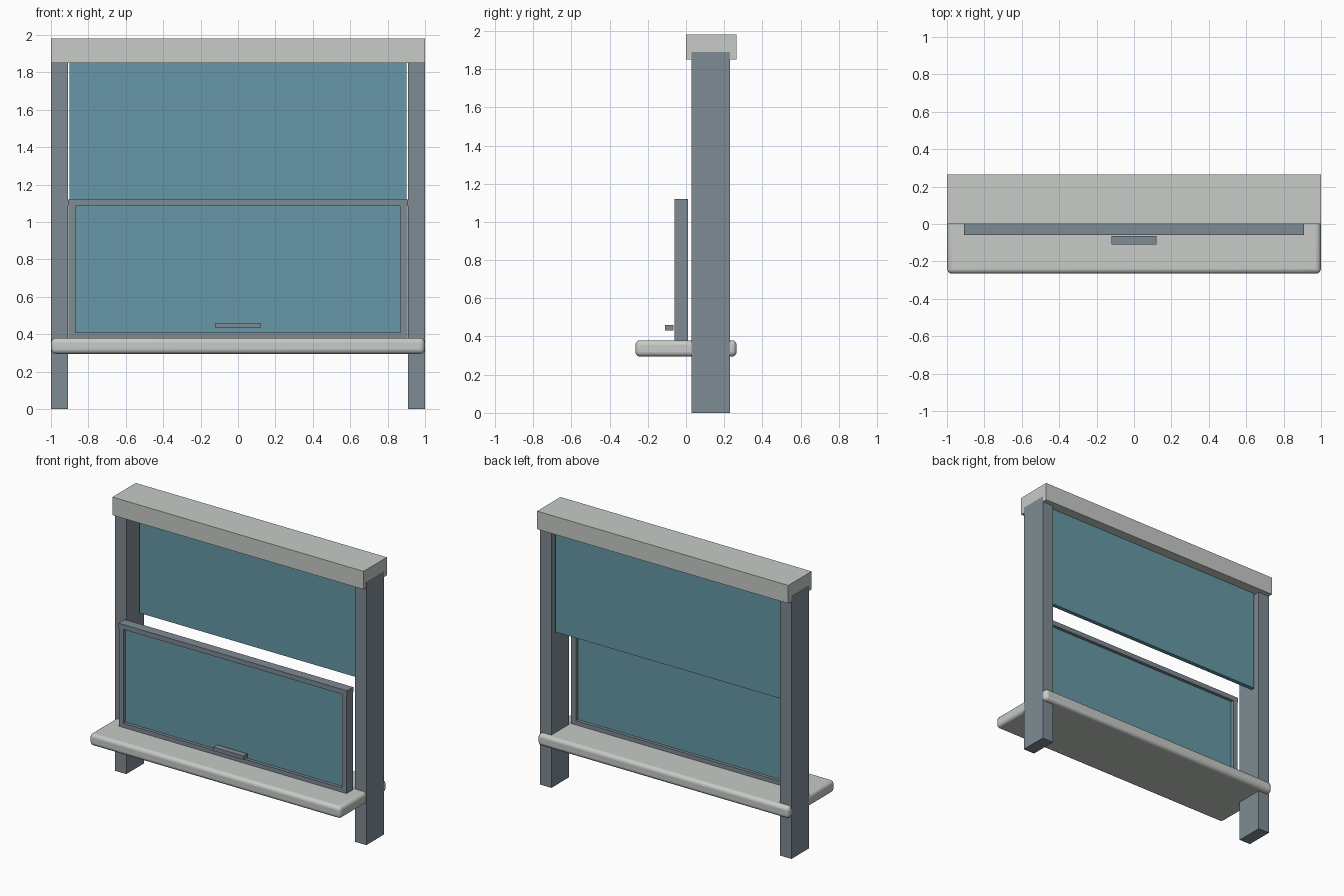
import bpy
import bmesh
import math

if "Cube" in bpy.data.objects:
    bpy.data.objects.remove(bpy.data.objects["Cube"])


def material(name, rgb):
    m = bpy.data.materials.new(name)
    m.diffuse_color = (*rgb, 1.0)
    m.use_nodes = True
    m.node_tree.nodes["Principled BSDF"].inputs["Base Color"].default_value = m.diffuse_color
    return m


PALE = material("pale grey", (0.57, 0.60, 0.57))
STEEL = material("slate grey", (0.212, 0.258, 0.292))
GLASS = material("blue glass", (0.135, 0.315, 0.385))


def box(name, x, y, z, mat, bevel=0.0):
    """Box spanning the (min, max) range on each axis."""
    bm = bmesh.new()
    bmesh.ops.create_cube(bm, size=1.0)
    for v in bm.verts:
        for i, (lo, hi) in enumerate((x, y, z)):
            v.co[i] = hi if v.co[i] > 0 else lo
    mesh = bpy.data.meshes.new(name)
    bm.to_mesh(mesh)
    bm.free()
    mesh.materials.append(mat)
    obj = bpy.data.objects.new(name, mesh)
    bpy.context.collection.objects.link(obj)
    if bevel:
        mod = obj.modifiers.new("rounded edges", "BEVEL")
        mod.width = bevel
        mod.segments = 4
        bpy.context.view_layer.objects.active = obj
        obj.select_set(True)
        bpy.ops.object.shade_smooth_by_angle(angle=math.radians(40))
        obj.select_set(False)
    return obj


# Header and rounded sill, a hair inside the outer post faces
box("header", (-0.999, 0.999), (0.0, 0.265), (1.85, 1.98), PALE)
box("sill", (-0.999, 0.999), (-0.265, 0.265), (0.295, 0.38), PALE, 0.025)

# Posts and lower sash stiles, left and right
for side, s in (("left", -1), ("right", 1)):
    box(side + "_post", sorted((s * 0.91, s * 1.0)), (0.03, 0.23), (0.0, 1.89), STEEL)
    box(side + "_stile", sorted((s * 0.87, s * 0.906)), (-0.06, 0.01), (0.375, 1.09), STEEL)

# Upper pane
box("upper_pane", (-0.90, 0.90), (0.165, 0.195), (1.11, 1.87), GLASS)

# Lower sash rails, pane and pull handle
box("top_rail", (-0.91, 0.91), (-0.06, 0.01), (1.085, 1.12), STEEL)
box("bottom_rail", (-0.906, 0.906), (-0.06, 0.01), (0.37, 0.41), STEEL)
box("lower_pane", (-0.875, 0.875), (-0.037, -0.013), (0.405, 1.09), GLASS)
box("handle", (-0.12, 0.12), (-0.11, -0.065), (0.432, 0.459), STEEL)
